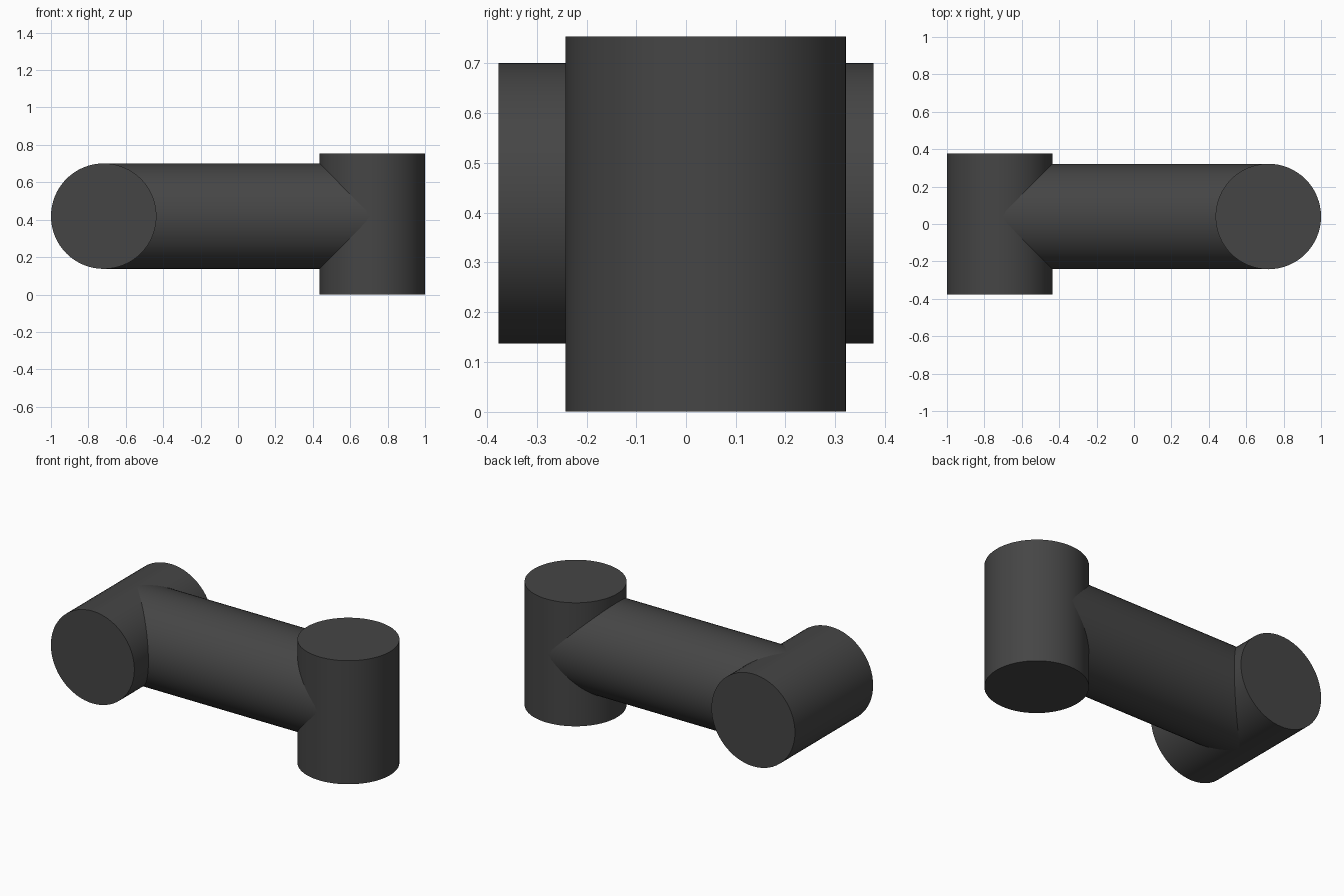
import bpy
from math import pi, radians

if "Cube" in bpy.data.objects:
    bpy.data.objects.remove(bpy.data.objects["Cube"])

R = 0.282              # shared pipe radius
CY, CZ = 0.04, 0.419   # axis of the connecting bar
LENGTH = 0.754         # length of each end barrel
END_X = 1 - R

dark = bpy.data.materials.new("dark_grey")
dark.diffuse_color = (0.06, 0.06, 0.06, 1)
dark.use_nodes = True
dark.node_tree.nodes["Principled BSDF"].inputs["Base Color"].default_value = dark.diffuse_color


def cylinder(name, location, length, rotation=(0, 0, 0), radius=R):
    bpy.ops.mesh.primitive_cylinder_add(vertices=64, radius=radius, depth=length,
                                        location=location, rotation=rotation)
    ob = bpy.context.object
    ob.name = name
    ob.data.materials.append(dark)
    bpy.ops.object.shade_smooth_by_angle(angle=radians(30))
    return ob


# Horizontal barrel, lying front to back
cylinder("horizontal_barrel", (-END_X, 0, CZ), LENGTH, (pi / 2, 0, 0))
# Upright barrel
cylinder("upright_barrel", (END_X, CY, LENGTH / 2), LENGTH)
# Bar joining the two barrels, ending on their axes
cylinder("connecting_bar", (0, CY, CZ), 2 * END_X, (0, pi / 2, 0), R - 0.0005)
